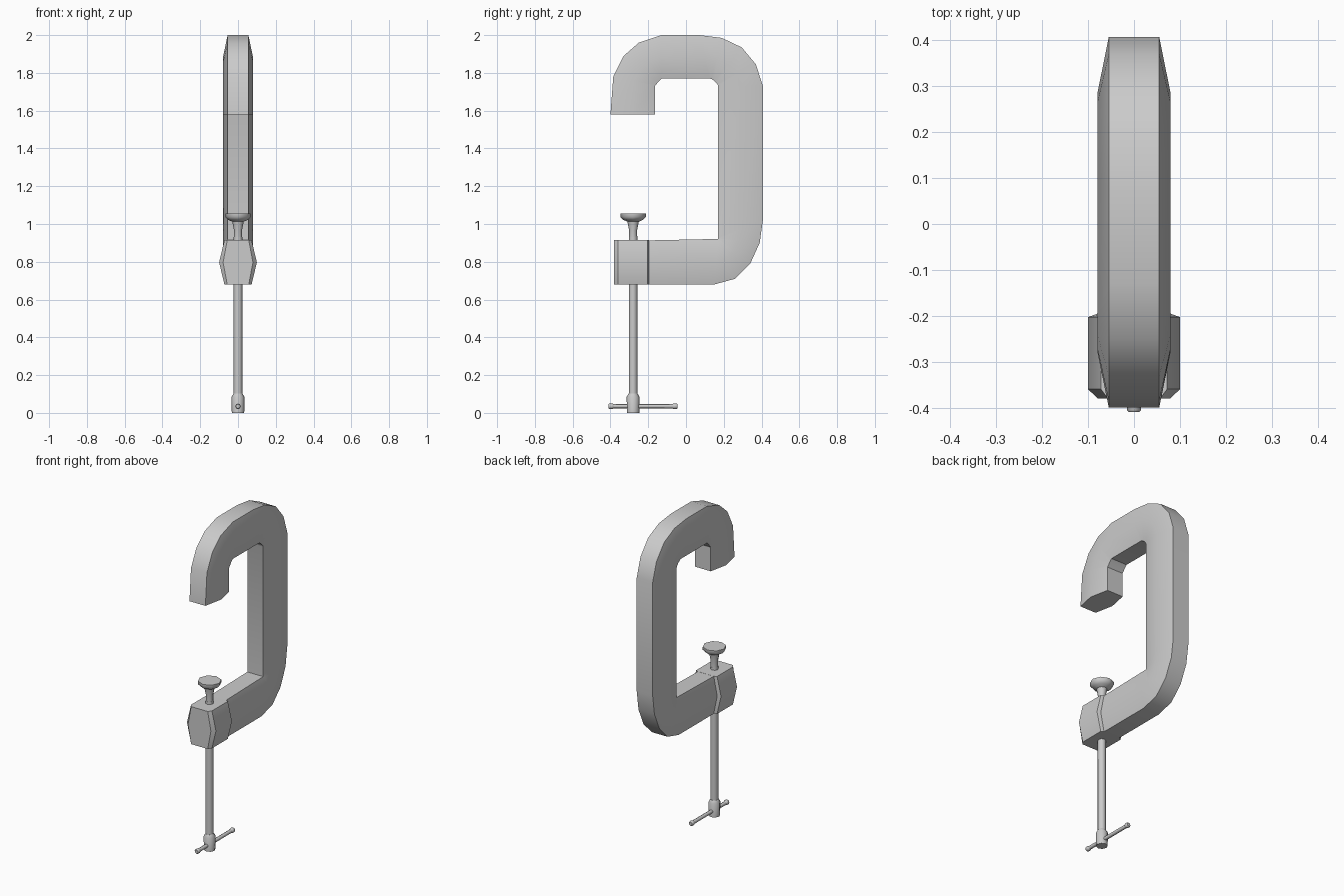
import bpy, bmesh, math
from mathutils import Matrix

if "Cube" in bpy.data.objects:
    bpy.data.objects.remove(bpy.data.objects["Cube"])

SCREW_Y = -0.28


def finish(name, bm, angle=35):
    bmesh.ops.recalc_face_normals(bm, faces=bm.faces)
    me = bpy.data.meshes.new(name)
    bm.to_mesh(me)
    bm.free()
    ob = bpy.data.objects.new(name, me)
    bpy.context.collection.objects.link(ob)
    bpy.ops.object.select_all(action='DESELECT')
    bpy.context.view_layer.objects.active = ob
    ob.select_set(True)
    bpy.ops.object.shade_smooth_by_angle(angle=math.radians(angle))
    return ob


def hex_loft(name, stations):
    """Stations: (outer y, outer z, inner y, inner z, edge half width, middle half width)."""
    bm = bmesh.new()
    rings = []
    for oy, oz, iy, iz, e, m in stations:
        my, mz = (oy + iy) / 2, (oz + iz) / 2
        ring = [(e, oy, oz), (m, my, mz), (e, iy, iz),
                (-e, iy, iz), (-m, my, mz), (-e, oy, oz)]
        rings.append([bm.verts.new(p) for p in ring])
    for a, b in zip(rings, rings[1:]):
        for i in range(6):
            j = (i + 1) % 6
            bm.faces.new((a[i], a[j], b[j], b[i]))
    bm.faces.new(rings[0])
    bm.faces.new(rings[-1])
    bmesh.ops.remove_doubles(bm, verts=bm.verts, dist=0.0005)
    return finish(name, bm)


def lathe(name, profile, sides, matrix):
    """Revolve (radius, height) points round the local z axis."""
    bm = bmesh.new()
    rings = [[bm.verts.new((r * math.cos(2 * math.pi * k / sides),
                            r * math.sin(2 * math.pi * k / sides), h))
              for k in range(sides)] for r, h in profile]
    for a, b in zip(rings, rings[1:]):
        for i in range(sides):
            j = (i + 1) % sides
            bm.faces.new((a[i], a[j], b[j], b[i]))
    bm.faces.new(rings[0])
    bm.faces.new(rings[-1])
    bm.transform(matrix)
    return finish(name, bm, 46)


# C-shaped frame, from upper jaw tip round to the lower arm
path = [
    (-0.40, 1.58, -0.165, 1.58), (-0.385, 1.78, -0.165, 1.73),
    (-0.33, 1.89, -0.158, 1.738), (-0.25, 1.96, -0.145, 1.755),
    (-0.13, 2.00, -0.13, 1.77), (0.07, 2.00, 0.125, 1.77),
    (0.19, 1.985, 0.135, 1.768), (0.295, 1.935, 0.15, 1.757),
    (0.37, 1.845, 0.165, 1.743), (0.407, 1.73, 0.17, 1.73),
    (0.407, 1.02, 0.17, 0.925), (0.39, 0.90, 0.17, 0.924),
    (0.34, 0.79, 0.17, 0.923), (0.26, 0.71, 0.17, 0.922),
    (0.15, 0.68, 0.17, 0.921), (-0.21, 0.68, -0.21, 0.913),
]
hex_loft("frame", [(*p, 0.055, 0.079) for p in path])

# Wider threaded boss on the end of the lower arm
boss = [(-0.195, 0.055, 0.079), (-0.203, 0.072, 0.10),
        (-0.36, 0.072, 0.10), (-0.38, 0.057, 0.079)]
hex_loft("screw_boss", [(y, 0.68, y, 0.914, e, m) for y, e, m in boss])

at_screw = Matrix.Translation((0, SCREW_Y, 0))

# Screw rod with its hub at the bottom
lathe("screw_rod", [(0.023, 0.08), (0.023, 0.93)], 8, at_screw)
lathe("handle_hub", [(0.033, 0.0), (0.034, 0.085), (0.024, 0.102)], 8, at_screw)

# Clamping pad on a flared neck
lathe("clamp_pad", [(0.023, 0.90), (0.021, 0.965), (0.03, 1.012), (0.052, 1.022),
                    (0.067, 1.037), (0.067, 1.055)], 8, at_screw)

# Sliding bar handle with a knob at each end
along_y = Matrix.Translation((0, 0, 0.035)) @ Matrix.Rotation(-math.pi / 2, 4, 'X')
lathe("handle_bar", [(0.011, -0.40), (0.011, -0.055)], 8, along_y)
for name, y0, s in (("knob_front", -0.41, 1), ("knob_back", -0.045, -1)):
    lathe(name, [(0.011, y0), (0.015, y0 + s * 0.004),
                 (0.015, y0 + s * 0.02), (0.011, y0 + s * 0.027)], 8, along_y)
